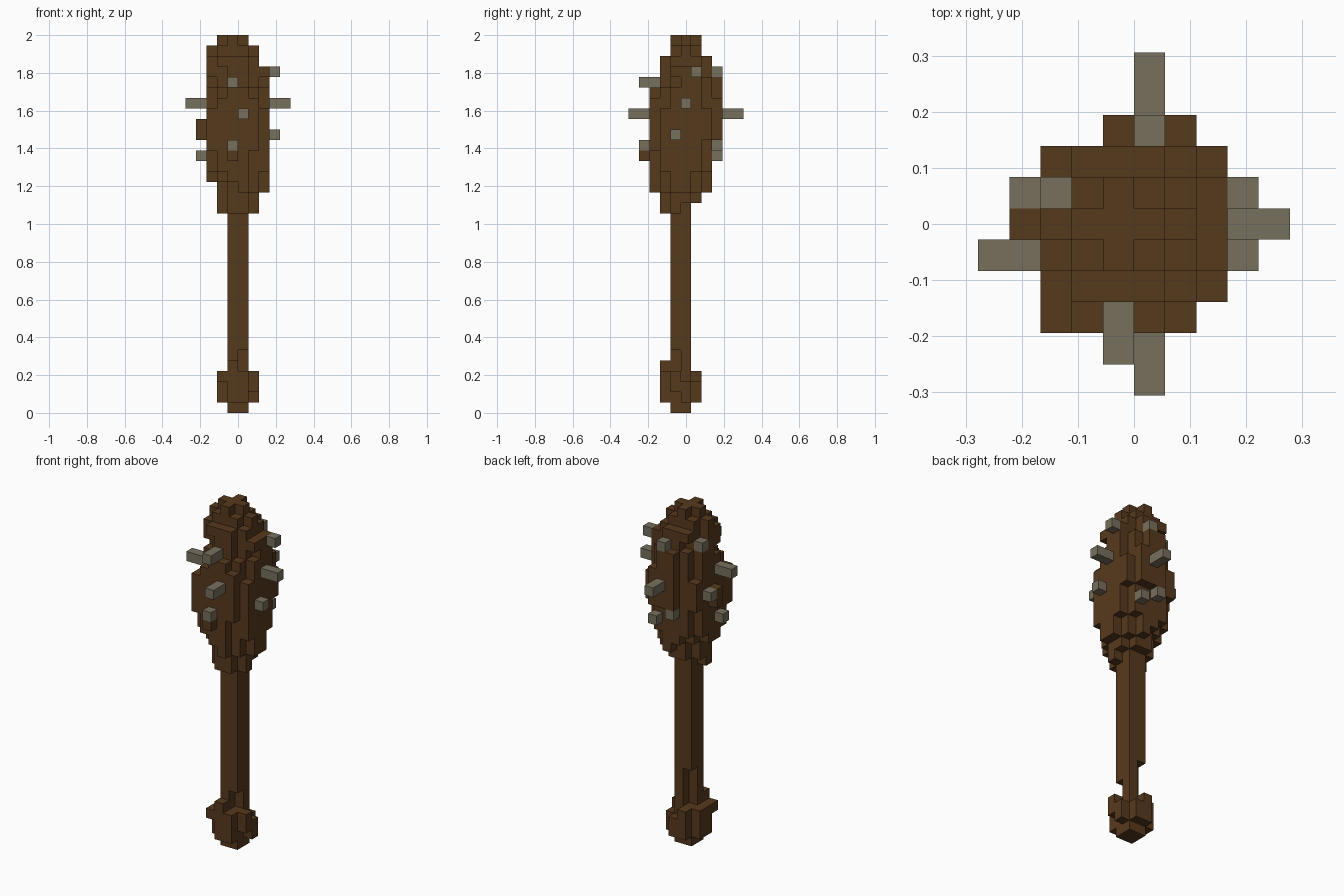
import bpy, bmesh
from mathutils import Vector

S = 2 / 36  # edge of one block

cube = bpy.data.objects.get("Cube")
if cube:
    bpy.data.objects.remove(cube, do_unlink=True)


def material(name, rgb):
    mat = bpy.data.materials.new(name)
    mat.use_nodes = True
    mat.diffuse_color = (*rgb, 1)
    mat.node_tree.nodes["Principled BSDF"].inputs["Base Color"].default_value = (*rgb, 1)
    return mat


wood = material("dark wood", (0.094, 0.041, 0.012))
stone = material("grey stone", (0.185, 0.16, 0.11))


def layer(k, x0, x1, y0, y1, limit=0.95):
    """Rounded layer of blocks filling the given inclusive extents."""
    cx, cy = (x0 + x1) / 2, (y0 + y1) / 2
    rx, ry = (x1 - x0 + 1) / 2, (y1 - y0 + 1) / 2
    return {(i, j, k) for i in range(x0, x1 + 1) for j in range(y0, y1 + 1)
            if ((i - cx) / rx) ** 2 + ((j - cy) / ry) ** 2 < limit}


def box(xs, ys, zs):
    return {(i, j, k) for i in range(xs[0], xs[1] + 1)
            for j in range(ys[0], ys[1] + 1) for k in range(zs[0], zs[1] + 1)}


def build(name, cells, solid, mat):
    """Mesh the outer faces of the cells, leaving out those buried in solid."""
    bm = bmesh.new()
    for cell in cells:
        centre = Vector(cell) + Vector((0.5, 0, 0.5))
        for axis in range(3):
            for sign in (-1, 1):
                near = list(cell)
                near[axis] += sign
                if tuple(near) in solid:
                    continue
                n, u, v = Vector(), Vector(), Vector()
                n[axis] = sign / 2
                u[(axis + 1) % 3] = 0.5
                v[(axis + 2) % 3] = sign / 2
                corners = (-u - v, u - v, u + v, v - u)
                bm.faces.new([bm.verts.new((centre + n + c) * S) for c in corners])
    bmesh.ops.remove_doubles(bm, verts=bm.verts[:], dist=S / 100)
    mesh = bpy.data.meshes.new(name)
    bm.to_mesh(mesh)
    bm.free()
    mesh.materials.append(mat)
    bpy.context.collection.objects.link(bpy.data.objects.new(name, mesh))


# Pommel: a rough rounded knob with raised blocks and notches
pommel = box((-1, 0), (-1, 0), (0, 0)) | {(-1, -2, 4), (-2, -2, 3)}
for k in (1, 2, 3):
    pommel |= layer(k, -2, 1, -2, 1)
pommel -= {(0, 1, 3), (1, 0, 3), (1, -1, 1)}

# Handle: square shaft with chipped corners near the knob
handle = box((-1, 0), (-1, 0), (4, 18))
handle -= box((-1, -1), (0, 0), (4, 7)) | box((0, 0), (-1, -1), (4, 5))

# Head: stacked layers swelling and narrowing upward
head = layer(19, -2, 1, -2, 0) | layer(20, -2, 1, -2, 1)
head |= layer(21, -2, 2, -3, 2, 0.75) | layer(22, -3, 2, -3, 2, 0.8)
for k in (23, 24, 25):
    head |= layer(k, -3, 2, -3, 2)
for k in (26, 27, 28):
    head |= layer(k, -3, 2, -3, 3, 1.05)
head |= layer(29, -3, 2, -3, 3, 1) | layer(30, -3, 2, -3, 3)
head |= layer(31, -3, 2, -2, 3, 0.9) | layer(32, -3, 2, -2, 2, 0.88)
head |= layer(33, -3, 1, -2, 2) | layer(34, -3, 1, -1, 1) | layer(35, -2, 0, -1, 1, 0.8)

# Knots standing proud of the head, and chips out of it
head |= box((-3, -3), (-3, -3), (25, 28)) | box((-4, -4), (0, 0), (26, 27)) | {(-1, -4, 24)}
head -= box((-2, -2), (3, 3), (26, 31)) | box((1, 1), (-3, -3), (23, 24))
head -= {(-3, 1, 33), (-3, 1, 34)}

# Spikes: x range, y range and level of each
spike_boxes = {
    "front_spike": [((-1, -1), (-4, -3), 31), ((0, 0), (-5, -4), 28), ((-1, -1), (-4, -4), 25)],
    "back_spike": [((0, 0), (3, 3), 32), ((0, 0), (4, 5), 28),
                   ((1, 1), (3, 3), 24), ((-1, -1), (3, 3), 25)],
    "left_spike": [((3, 3), (1, 1), 32), ((3, 4), (0, 0), 29), ((3, 3), (-1, -1), 26)],
    "right_spike": [((-3, -3), (1, 1), 32), ((-5, -4), (-1, -1), 29),
                    ((-4, -4), (1, 1), 27), ((-4, -4), (-1, -1), 24)],
}
spikes = [(f"{side}_{n + 1}", box(xs, ys, (k, k)))
          for side, group in spike_boxes.items() for n, (xs, ys, k) in enumerate(group)]
for _, cells in spikes:
    head -= cells

everything = pommel | handle | head
for _, cells in spikes:
    everything |= cells

build("pommel", pommel, everything, wood)
build("handle", handle, everything, wood)
build("head", head, everything, wood)
for name, cells in spikes:
    build(name, cells, everything, stone)
